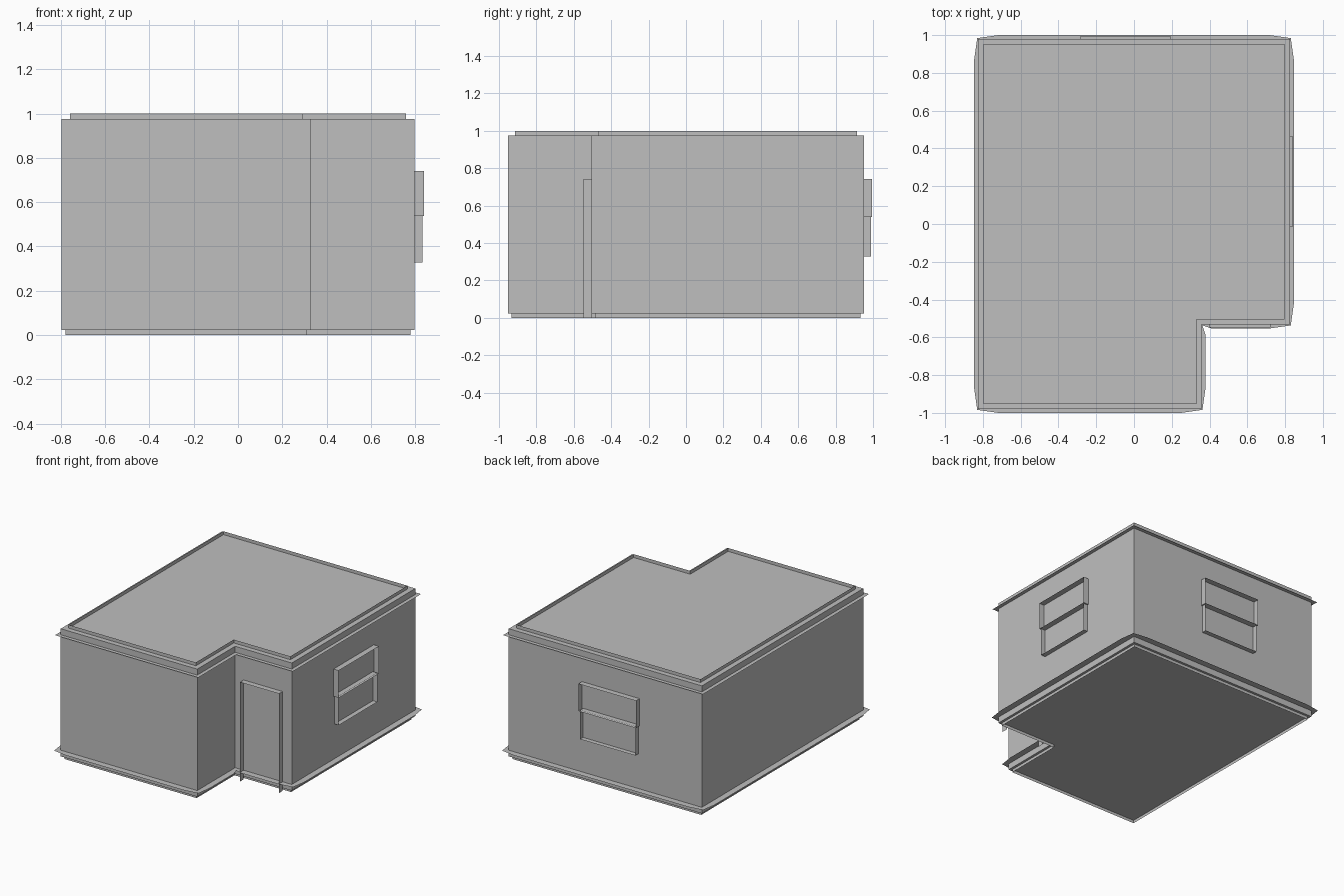
import bpy
import bmesh
from mathutils import Vector

cube = bpy.data.objects.get("Cube")
if cube:
    bpy.data.objects.remove(cube, do_unlink=True)

grey = bpy.data.materials.new("plain_grey")
grey.use_nodes = True
colour = (0.52, 0.52, 0.52, 1)
grey.diffuse_color = colour
grey.node_tree.nodes["Principled BSDF"].inputs["Base Color"].default_value = colour

# Counter-clockwise floor plan with the entrance notch at the front
X, Y, NX, NY = 0.798, 0.952, 0.33, -0.505
PLAN = [Vector(p) for p in ((-X, -Y), (NX, -Y), (NX, NY), (X, NY), (X, Y), (-X, Y))]


def edge_normal(a, b):
    d = (b - a).normalized()
    return Vector((d.y, -d.x))


def offset(d):
    """Plan moved outward by d with mitred corners."""
    out = []
    for i, p in enumerate(PLAN):
        n1 = edge_normal(PLAN[i - 1], p)
        n2 = edge_normal(p, PLAN[(i + 1) % len(PLAN)])
        out.append(p + d * (n1 + n2))
    return out


def make(name, faces):
    """Object from a list of faces, each a list of points."""
    bm = bmesh.new()
    for pts in faces:
        bm.faces.new([bm.verts.new(p) for p in pts])
    bmesh.ops.remove_doubles(bm, verts=bm.verts, dist=0.0001)
    mesh = bpy.data.meshes.new(name)
    bm.to_mesh(mesh)
    bm.free()
    mesh.materials.append(grey)
    obj = bpy.data.objects.new(name, mesh)
    bpy.context.collection.objects.link(obj)
    return obj


def at(points, z):
    return [(p.x, p.y, z) for p in points]


def strip(low, high):
    """Quads joining two matching closed loops."""
    n = len(low)
    return [[low[i], low[(i + 1) % n], high[(i + 1) % n], high[i]] for i in range(n)]


# Closed wall block with flat roof and floor
FLOOR, ROOF = 0.022, 0.975
bottom, top = at(PLAN, FLOOR), at(PLAN, ROOF)
make("walls", strip(bottom, top) + [top, bottom[::-1]])

# Thin upright sheets set back from the wall edge
make("roof_rim", strip(at(offset(-0.038), ROOF), at(offset(-0.038), 1)))
make("base_rim", strip(at(offset(-0.018), 0), at(offset(-0.018), FLOOR)))

# Upper ledge
make("upper_ledge", strip(at(offset(0.028), 0.93), at(PLAN, 0.93)))

# Lower ledge, bowed slightly outward between corners
inner, outer = [], []
corners = offset(0.032)
for i, a in enumerate(PLAN):
    b = PLAN[(i + 1) % len(PLAN)]
    along, n = (b - a).normalized(), edge_normal(a, b)
    ends = [a + along * 0.08, b - along * 0.08]
    inner += [a] + ends
    outer += [corners[i]] + [p + n * 0.048 for p in ends]
make("lower_ledge", strip(at(outer, 0.068), at(inner, 0.068)))


def frame(name, origin, across, normal, u0, u1, z0, z1, depth, closed=True):
    """Open frame of thin sheets standing out from a wall."""
    def point(u, z, d):
        return Vector(origin) + Vector(across) * u + Vector(normal) * d + Vector((0, 0, z))

    ring = [(u0, z0), (u0, z1), (u1, z1), (u1, z0)]
    if closed:
        ring.append(ring[0])
    make(name, [[point(*p, 0), point(*p, depth), point(*q, depth), point(*q, 0)]
                for p, q in zip(ring, ring[1:])])


# Door surround in the notch
frame("door_frame", (0, NY, 0), (1, 0, 0), (0, -1, 0), 0.4, 0.722, 0, 0.742, 0.043, False)

# Sash windows: the upper sash is a little wider and deeper
for side, origin, across, normal, mid in (
        ("side", (X, 0, 0), (0, 1, 0), (1, 0, 0), 0.225),
        ("back", (0, Y, 0), (-1, 0, 0), (0, 1, 0), 0.045)):
    frame(side + "_window_upper_sash", origin, across, normal,
          mid - 0.238, mid + 0.238, 0.538, 0.742, 0.043)
    frame(side + "_window_lower_sash", origin, across, normal,
          mid - 0.228, mid + 0.228, 0.328, 0.545, 0.036)
